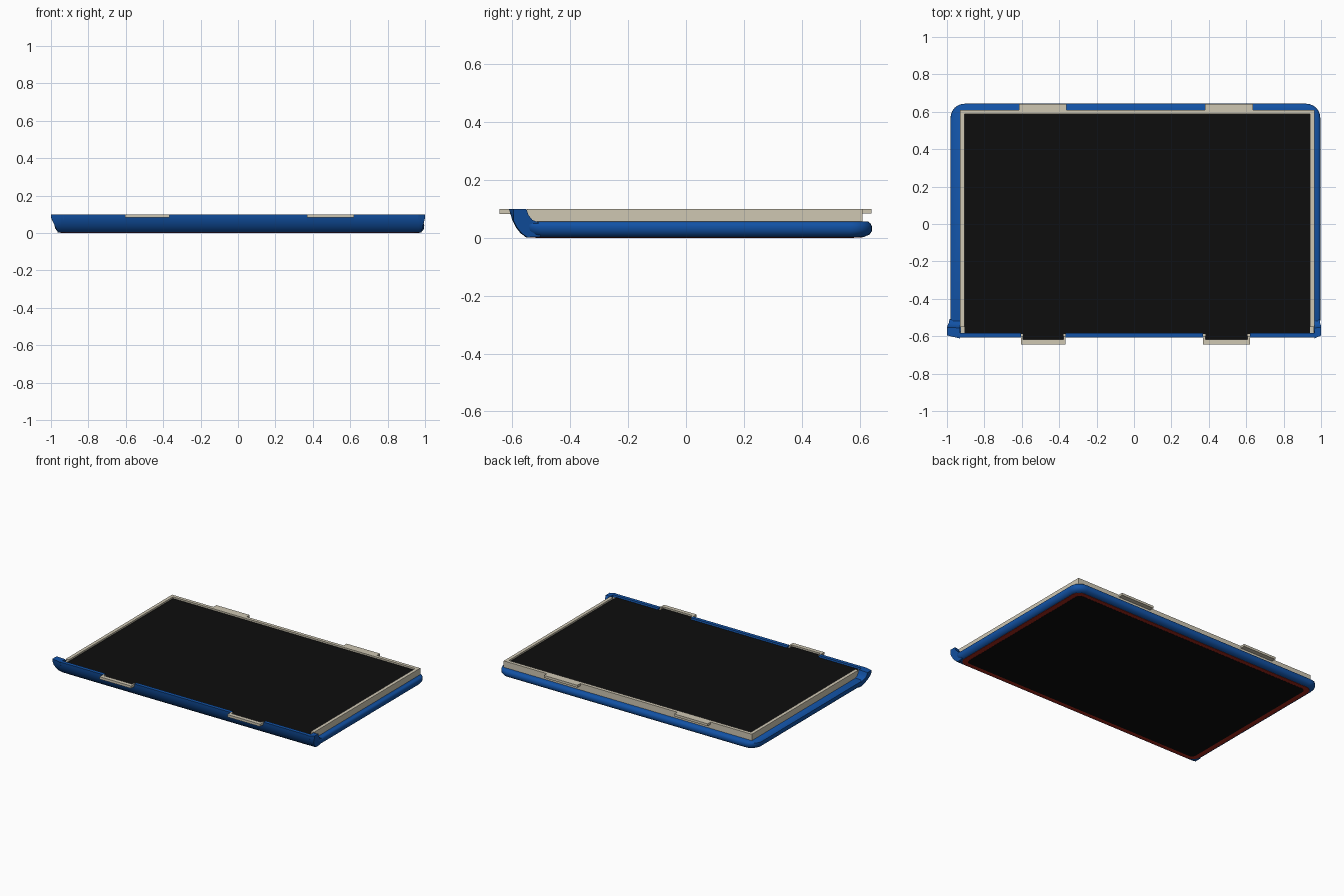
import bpy, bmesh, math

if "Cube" in bpy.data.objects:
    bpy.data.objects.remove(bpy.data.objects["Cube"])


def material(name, rgb):
    m = bpy.data.materials.new(name)
    m.diffuse_color = (*rgb, 1)
    m.use_nodes = True
    m.node_tree.nodes["Principled BSDF"].inputs["Base Color"].default_value = m.diffuse_color
    return m


BLUE = material("blue", (0.006, 0.085, 0.38))
BEIGE = material("beige", (0.62, 0.57, 0.45))
BLACK = material("black", (0.004, 0.004, 0.004))
RED = material("red", (0.36, 0.02, 0.01))


def finish(name, bm, mat, smooth=False):
    bmesh.ops.recalc_face_normals(bm, faces=bm.faces)
    me = bpy.data.meshes.new(name)
    bm.to_mesh(me)
    bm.free()
    me.materials.append(mat)
    ob = bpy.data.objects.new(name, me)
    bpy.context.collection.objects.link(ob)
    if smooth:
        bpy.context.view_layer.objects.active = ob
        ob.select_set(True)
        bpy.ops.object.shade_smooth_by_angle(angle=math.radians(40))
        ob.select_set(False)
    return ob


def skin(name, rings, mat, smooth=False):
    """Bridge equal-length closed rings and cap both ends."""
    bm = bmesh.new()
    loops = [[bm.verts.new(p) for p in r] for r in rings]
    n = len(loops[0])
    for a, b in zip(loops, loops[1:]):
        for i in range(n):
            j = (i + 1) % n
            bm.faces.new((a[i], a[j], b[j], b[i]))
    bm.faces.new(loops[0][::-1])
    bm.faces.new(loops[-1])
    return finish(name, bm, mat, smooth)


def rounded(x0, x1, y0, y1, z, r, seg=6):
    pts = []
    for k, (cx, cy) in enumerate([(x1 - r, y1 - r), (x0 + r, y1 - r),
                                  (x0 + r, y0 + r), (x1 - r, y0 + r)]):
        for i in range(seg + 1):
            a = math.pi / 2 * (k + i / seg)
            pts.append((cx + r * math.cos(a), cy + r * math.sin(a), z))
    return pts


def box(name, x0, x1, y0, y1, z0, z1, mat):
    ring = [(x0, y0), (x1, y0), (x1, y1), (x0, y1)]
    return skin(name, [[(x, y, z) for x, y in ring] for z in (z0, z1)], mat)


def prism(name, profile, x0, x1, mat):
    return skin(name, [[(x, y, z) for y, z in profile] for x in (x0, x1)], mat, True)


# Blue lower shell with bulging sides
sections = [(-0.955, 0.975, -0.555, 0.615, 0.003, 0.06),
            (-0.968, 0.987, -0.565, 0.635, 0.012, 0.07),
            (-0.977, 0.995, -0.578, 0.643, 0.024, 0.075),
            (-0.981, 0.996, -0.590, 0.643, 0.040, 0.075),
            (-0.980, 0.993, -0.594, 0.638, 0.050, 0.07),
            (-0.972, 0.985, -0.590, 0.630, 0.056, 0.065)]
skin("lower_shell", [rounded(*s) for s in sections], BLUE, True)

# Red bottom rim and black underside
skin("bottom_rim", [rounded(-0.95, 0.97, -0.55, 0.61, z, 0.055) for z in (0.001, 0.004)], RED)
skin("underside_panel", [rounded(-0.915, 0.935, -0.52, 0.58, z, 0.03) for z in (0.0, 0.003)], BLACK)

# Raised front wall, lower where the tabs pass over it
FRONT_TABS = [(-0.605, -0.365), (0.37, 0.62)]
BACK_TABS = [(-0.615, -0.36), (0.38, 0.635)]
outer = [(-0.552, 0.002), (-0.572, 0.016), (-0.588, 0.036), (-0.600, 0.060)]
full = outer + [(-0.606, 0.083), (-0.608, 0.1), (-0.584, 0.1), (-0.575, 0.05), (-0.545, 0.01)]
low = outer + [(-0.606, 0.083), (-0.575, 0.083), (-0.57, 0.05), (-0.545, 0.01)]
cuts = [-0.95] + [x for t in FRONT_TABS for x in t] + [0.97]
for i, (a, b) in enumerate(zip(cuts, cuts[1:])):
    prism(f"front_wall_{i + 1}", low if i % 2 else full, a, b, BLUE)

# Raised front corners, flaring outwards at the top
ear = outer + [(-0.607, 0.083), (-0.612, 0.1), (-0.556, 0.1), (-0.548, 0.078),
               (-0.535, 0.062), (-0.515, 0.054), (-0.5, 0.02), (-0.51, 0.003)]
for side, x_in, x_low, x_high in (("left", -0.93, -0.962, -0.999), ("right", 0.965, 0.98, 1.0)):
    rings = [[(x_in, y, z) for y, z in ear],
             [(x_low + (x_high - x_low) * min(1, z / 0.08), max(y, -0.6) + 0.004, z) for y, z in ear]]
    skin("front_corner_" + side, rings, BLUE, True)

# Beige panel body with its raised border
box("panel_body", -0.928, 0.963, -0.586, 0.605, 0.04, 0.086, BEIGE)
box("border_left", -0.93, -0.907, -0.55, 0.61, 0.05, 0.1, BEIGE)
box("border_right", 0.942, 0.965, -0.55, 0.61, 0.05, 0.1, BEIGE)
box("border_back", -0.907, 0.942, 0.587, 0.61, 0.05, 0.1, BEIGE)

# Black screen
box("screen", -0.907, 0.942, -0.588, 0.587, 0.082, 0.089, BLACK)

# Front tabs with an upturned lip, and back tabs
for i, (a, b) in enumerate(FRONT_TABS):
    box(f"front_tab_{i + 1}", a, b, -0.645, -0.58, 0.083, 0.087, BEIGE)
    box(f"front_tab_lip_{i + 1}", a, b, -0.645, -0.617, 0.083, 0.1, BEIGE)
    box(f"front_tab_inlay_{i + 1}", a + 0.012, b - 0.012, -0.617, -0.58, 0.085, 0.089, BLACK)
    for s, x in (("left", a), ("right", b - 0.012)):
        box(f"front_tab_end_{i + 1}_{s}", x, x + 0.012, -0.617, -0.6, 0.083, 0.1, BEIGE)
for i, (a, b) in enumerate(BACK_TABS):
    box(f"back_tab_{i + 1}", a, b, 0.59, 0.642, 0.084, 0.1, BEIGE)
